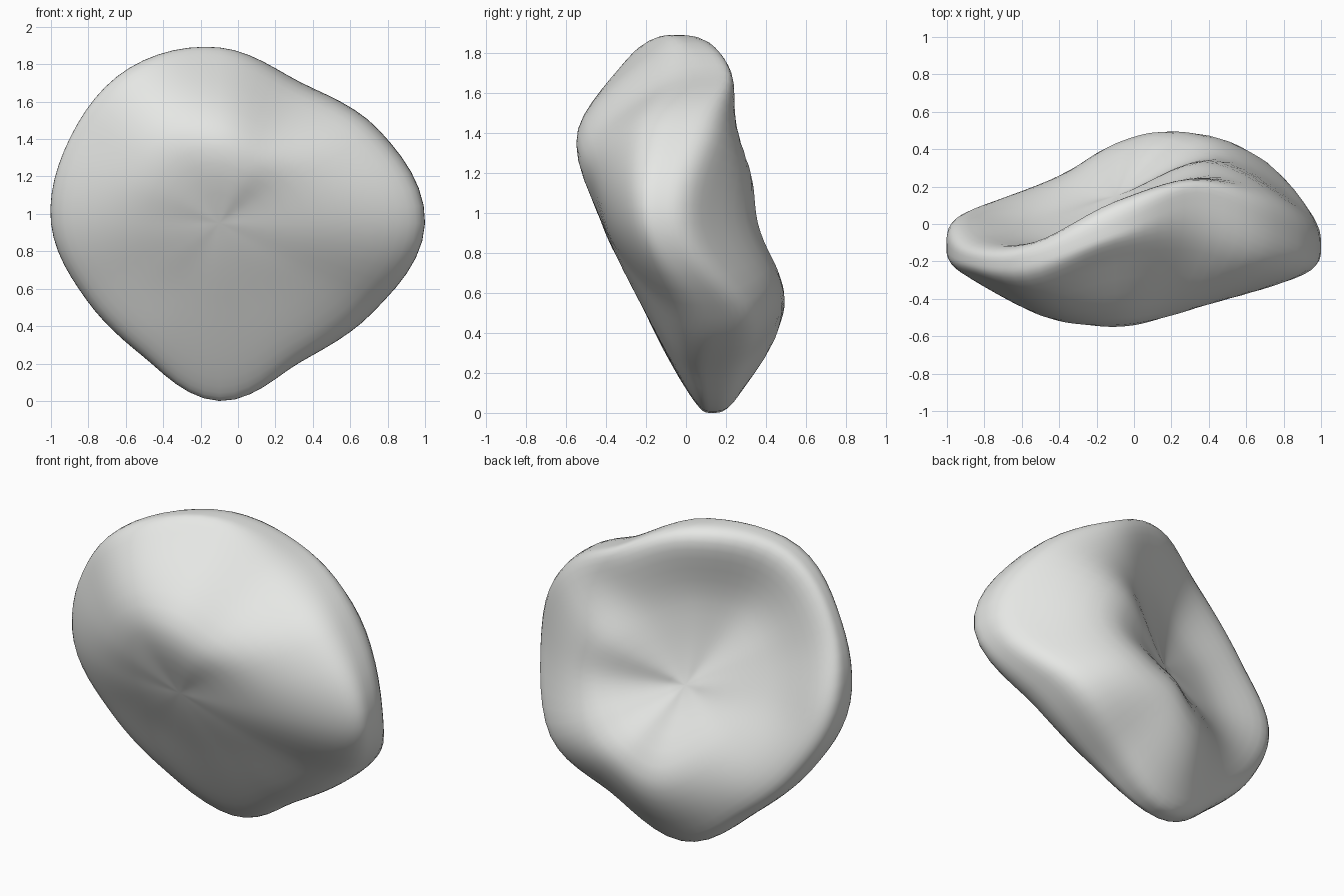
import bpy, bmesh, math
from mathutils import Vector

if "Cube" in bpy.data.objects:
    bpy.data.objects.remove(bpy.data.objects["Cube"], do_unlink=True)

# One row per 30 degrees around the outline, seen from the front:
# radius, then depth (y) at front middle, front edge, rim, back edge, back middle
OUTLINE = [
    (1.10, -.38, -.26, -.12, .08, .36),
    (.99, -.45, -.25, -.02, .18, .32),
    (.87, -.51, -.14, .14, .24, .18),
    (.94, -.54, -.17, -.03, .12, .06),
    (.96, -.53, -.33, -.20, -.10, -.07),
    (.92, -.48, -.29, -.19, -.10, -.05),
    (.90, -.40, -.24, -.10, .03, .02),
    (.82, -.32, -.16, -.02, .12, .14),
    (.82, -.25, -.09, .05, .20, .28),
    (.95, -.19, .03, .13, .25, .43),
    (.86, -.23, -.03, .13, .32, .49),
    (.95, -.28, -.07, .16, .36, .46),
]
FRONT_CENTRE, BACK_CENTRE = -.42, .15
MIDDLE, EDGE = .5, .92          # radius fractions of the inner rings
CENTRE = Vector((-.1, 0, .95))
ANGLES, STEPS = 72, 6


def blend(a, b, c, d, t):
    """Smooth curve from b to c, with a and d as neighbours."""
    return b + .5 * t * (c - a + t * (2 * a - 5 * b + 4 * c - d + t * (3 * (b - c) + d - a)))


def row_at(turn):
    """Outline row interpolated around the stone."""
    n = len(OUTLINE)
    pos = (turn % 1) * n
    i = int(pos)
    rows = [OUTLINE[(i + k) % n] for k in (-1, 0, 1, 2)]
    return [blend(*values, pos - i) for values in zip(*rows)]


def profile_at(turn):
    """Curve from the front centre, round the rim, to the back centre."""
    radius, front_mid, front_edge, rim, back_edge, back_mid = row_at(turn)
    far = row_at(turn + .5)
    points = [
        Vector((-MIDDLE * far[0], far[1])),
        Vector((0, FRONT_CENTRE)),
        Vector((MIDDLE * radius, front_mid)),
        Vector((EDGE * radius, front_edge)),
        Vector((radius, rim)),
        Vector((EDGE * radius, back_edge)),
        Vector((MIDDLE * radius, back_mid)),
        Vector((0, BACK_CENTRE)),
        Vector((-MIDDLE * far[0], far[-1])),
    ]
    curve = [blend(*points[i:i + 4], s / STEPS)
             for i in range(len(points) - 3) for s in range(STEPS)]
    return curve + [points[-2]]


# Stone surface: profiles swept around the front-to-back axis
bm = bmesh.new()
columns = []
for k in range(ANGLES):
    angle = math.tau * k / ANGLES
    columns.append([
        bm.verts.new(CENTRE + Vector((p.x * math.cos(angle), p.y, p.x * math.sin(angle))))
        for p in profile_at(k / ANGLES)])
for k, column in enumerate(columns):
    following = columns[(k + 1) % ANGLES]
    for j in range(len(column) - 1):
        bm.faces.new((column[j], following[j], following[j + 1], column[j + 1]))
bmesh.ops.remove_doubles(bm, verts=bm.verts, dist=.0005)
bmesh.ops.recalc_face_normals(bm, faces=bm.faces)

# Rest the lowest point on the ground
ground = min(v.co.z for v in bm.verts)
bmesh.ops.translate(bm, verts=bm.verts, vec=(0, 0, -ground))

mesh = bpy.data.meshes.new("stone")
bm.to_mesh(mesh)
bm.free()
stone = bpy.data.objects.new("stone", mesh)
bpy.context.collection.objects.link(stone)

# Plain pale grey stone
grey = bpy.data.materials.new("pale stone grey")
grey.use_nodes = True
colour = (.79, .8, .78, 1)
grey.diffuse_color = colour
grey.node_tree.nodes["Principled BSDF"].inputs["Base Color"].default_value = colour
mesh.materials.append(grey)

bpy.context.view_layer.objects.active = stone
stone.select_set(True)
bpy.ops.object.shade_smooth_by_angle(angle=math.radians(50))
